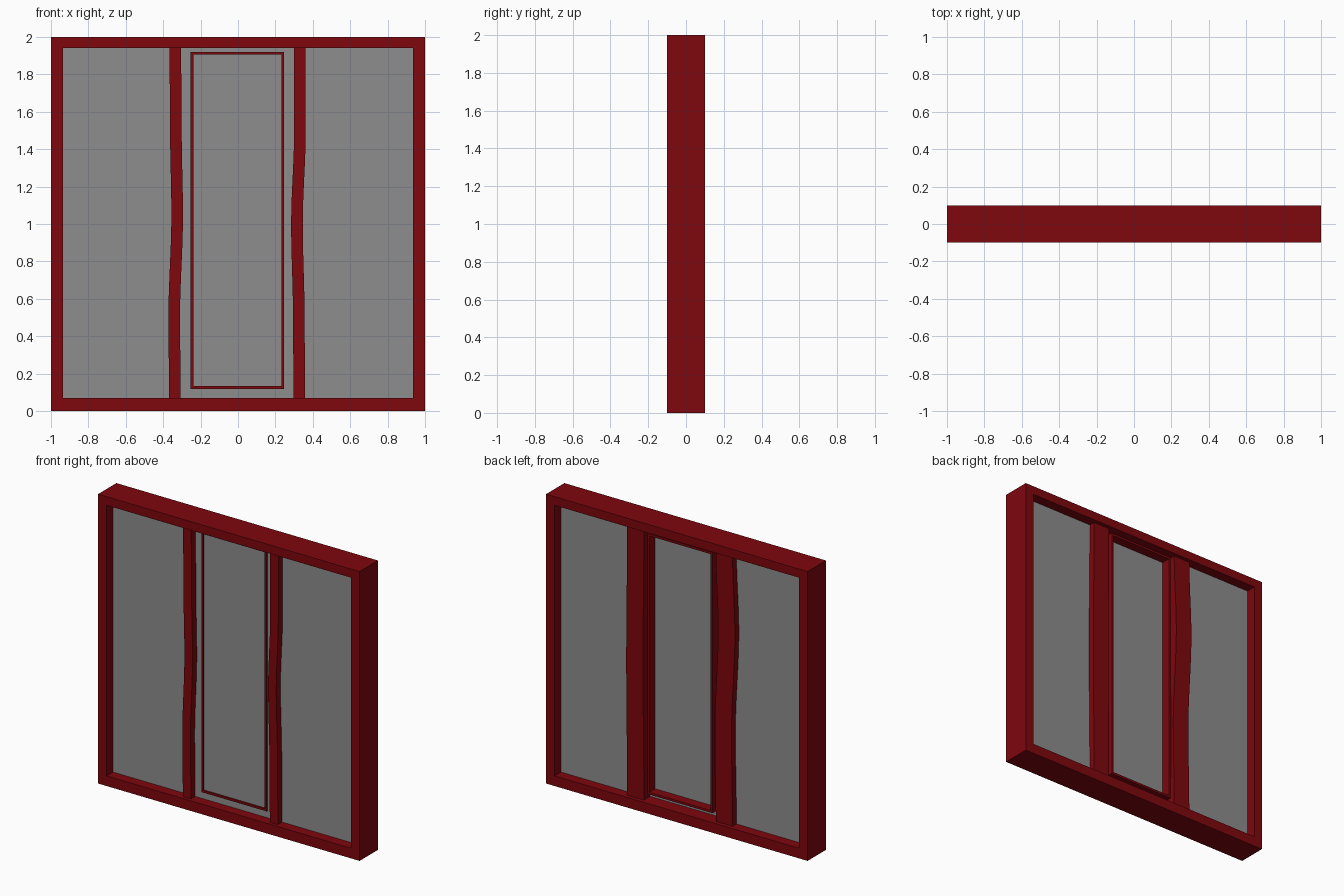
import bpy, bmesh

if "Cube" in bpy.data.objects:
    bpy.data.objects.remove(bpy.data.objects["Cube"])


def material(name, r, g, b):
    m = bpy.data.materials.new(name)
    m.diffuse_color = (r, g, b, 1)
    m.use_nodes = True
    m.node_tree.nodes["Principled BSDF"].inputs["Base Color"].default_value = m.diffuse_color
    return m


red = material("dark_red", 0.21, 0.002, 0.004)
grey = material("glass_grey", 0.27, 0.27, 0.27)


def finish(bm, name, mat):
    bmesh.ops.recalc_face_normals(bm, faces=bm.faces)
    me = bpy.data.meshes.new(name)
    bm.to_mesh(me)
    bm.free()
    ob = bpy.data.objects.new(name, me)
    bpy.context.collection.objects.link(ob)
    me.materials.append(mat)
    return ob


def loft(rings, name, mat, closed=False):
    """Skin a list of equal-sized rings; cap the ends unless closed."""
    bm = bmesh.new()
    vs = [[bm.verts.new(p) for p in r] for r in rings]
    n, m = len(vs), len(vs[0])
    for i in range(n if closed else n - 1):
        a, b = vs[i], vs[(i + 1) % n]
        for j in range(m):
            k = (j + 1) % m
            bm.faces.new((a[j], a[k], b[k], b[j]))
    if not closed:
        bm.faces.new(vs[0])
        bm.faces.new(vs[-1])
    return finish(bm, name, mat)


def rect(x0, x1, z0, z1, y):
    return [(x0, y, z0), (x1, y, z0), (x1, y, z1), (x0, y, z1)]


def border(name, outer, inner, y0, y1):
    """Rectangular picture frame between depths y0 and y1."""
    return loft([rect(*outer, y0), rect(*outer, y1), rect(*inner, y1), rect(*inner, y0)],
                name, red, closed=True)


def pane(name, x0, x1, y0, y1):
    return loft([rect(x0, x1, 0.05, 1.95, y0), rect(x0, x1, 0.05, 1.95, y1)], name, grey)


def path_x(path, z):
    """Eased interpolation of the wavy centre line."""
    for (za, xa), (zb, xb) in zip(path, path[1:]):
        if z <= zb:
            t = max(0, (z - za) / (zb - za))
            return xa + (xb - xa) * t * t * (3 - 2 * t)
    return path[-1][1]


def wavy_bar(name, path, half, y0, y1, steps=28):
    rings = []
    for i in range(steps + 1):
        z = 0.06 + 1.89 * i / steps
        x = path_x(path, z)
        rings.append([(x - half, y0, z), (x + half, y0, z), (x + half, y1, z), (x - half, y1, z)])
    return loft(rings, name, red)


# Outer frame
border("outer_frame", (-1, 1, 0, 2), (-0.935, 0.935, 0.07, 1.94), -0.1, 0.1)

# Glass panes: thick at the sides, thinner in the middle
pane("glass_left", -0.95, -0.33, -0.03, 0.03)
pane("glass_right", 0.33, 0.95, -0.03, 0.03)
pane("glass_middle", -0.33, 0.33, -0.03, 0.005)

# Wavy mullions, set back from the frame: narrow on the front, wide on the back
wavy_bar("left_mullion_front",
         [(0.06, -0.337), (0.5, -0.341), (1.05, -0.325), (1.5, -0.332), (1.95, -0.335)], 0.031, -0.077, 0.0)
wavy_bar("right_mullion_front",
         [(0.06, 0.328), (0.5, 0.325), (1.0, 0.315), (1.5, 0.331), (1.95, 0.331)], 0.031, -0.077, 0.0)
wavy_bar("left_mullion_back",
         [(0.06, -0.343), (0.7, -0.335), (1.4, -0.361), (1.95, -0.343)], 0.064, -0.02, 0.073)
wavy_bar("right_mullion_back",
         [(0.06, 0.335), (1.0, 0.342), (1.95, 0.335)], 0.064, -0.02, 0.073)

# Thin inner sash around the middle pane
border("inner_sash", (-0.253, 0.247, 0.118, 1.92), (-0.238, 0.232, 0.133, 1.905), -0.04, 0.07)
